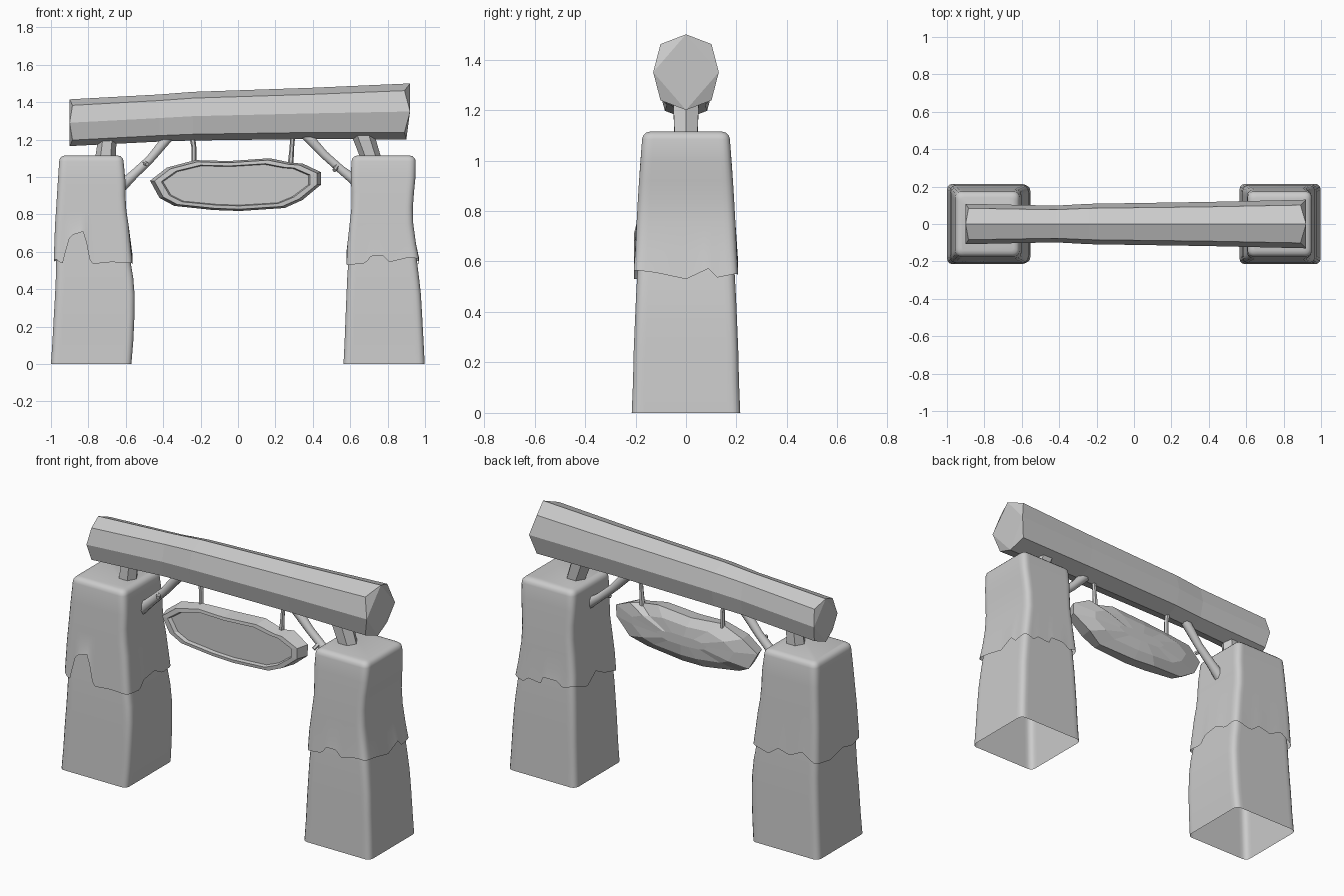
import bpy, bmesh, math
from mathutils import Vector

if "Cube" in bpy.data.objects:
    bpy.data.objects.remove(bpy.data.objects["Cube"])


def make(name, rings, caps=(True, True), smooth=None):
    """Loft closed rings of equal length into one object."""
    bm = bmesh.new()
    vs = [[bm.verts.new(p) for p in r] for r in rings]
    n = len(vs[0])
    for a, b in zip(vs, vs[1:]):
        for i in range(n):
            j = (i + 1) % n
            bm.faces.new((a[i], a[j], b[j], b[i]))
    for ring, cap in ((vs[0], caps[0]), (vs[-1], caps[1])):
        if cap == "facet":      # square centre with four corner triangles
            bm.faces.new(ring[::2])
            for i in range(0, n, 2):
                bm.faces.new((ring[i], ring[i + 1], ring[(i + 2) % n]))
        elif cap:
            bm.faces.new(ring)
    bmesh.ops.recalc_face_normals(bm, faces=bm.faces)
    me = bpy.data.meshes.new(name)
    bm.to_mesh(me)
    bm.free()
    ob = bpy.data.objects.new(name, me)
    bpy.context.collection.objects.link(ob)
    if smooth:
        bpy.context.view_layer.objects.active = ob
        ob.select_set(True)
        bpy.ops.object.shade_smooth_by_angle(angle=math.radians(smooth))
        ob.select_set(False)
    return ob


def lookup(s, pts):
    for (a, za), (b, zb) in zip(pts, pts[1:]):
        if a <= s <= b:
            return za + (zb - za) * (s - a) / (b - a)
    return pts[-1][1]


def rounded_ring(z, x0, x1, hy, inset=0, r=0.03, edge=None, n=20):
    """Rounded rectangle; edge gives a ragged height around sides 0..4."""
    x0, x1, hy = x0 + inset, x1 - inset, hy - inset
    r = max(0.008, r - inset * 0.5)
    c = [Vector((x0, -hy)), Vector((x1, -hy)), Vector((x1, hy)), Vector((x0, hy))]
    out = []
    for k in range(4):
        a, b, d = c[k], c[(k + 1) % 4], c[(k + 2) % 4]
        u, w = (b - a).normalized(), (d - b).normalized()
        for i in range(n + 1):
            p = (a + u * r).lerp(b - u * r, i / n)
            s = k + 0.04 + 0.92 * i / n
            out.append((p.x, p.y, lookup(s, edge) if edge else z))
        for ang in (30, 60):    # corner arc
            t = math.radians(ang)
            p = b - u * r + w * r + u * r * math.sin(t) - w * r * math.cos(t)
            out.append((p.x, p.y, lookup(k + 1, edge) if edge else z))
    return out


def pillar(side, lower, upper, edge):
    make(side + "_pillar_base", [rounded_ring(*row) for row in lower], (False, False), 40)
    rings = [rounded_ring(*upper[0], edge=edge)] + [rounded_ring(*row) for row in upper[1:]]
    z, x0, x1, hy = upper[-1]
    for dz, ins in ((0.015, 0.004), (0.026, 0.015), (0.031, 0.032)):
        rings.append(rounded_ring(z + dz, x0, x1, hy, ins))
    make(side + "_pillar_top", rings, (False, True), 40)


# stone pillars, each a base with a ragged upper shell over it
pillar("left",
       [(0, -1, -.57, .215), (.12, -.992, -.56, .21), (.25, -.985, -.554, .207), (.37, -.978, -.553, .202),
        (.46, -.974, -.56, .198), (.55, -.972, -.575, .193), (.74, -.962, -.60, .18)],
       [(.55, -.985, -.565, .207), (.75, -.978, -.586, .196), (.82, -.973, -.597, .192),
        (.9, -.968, -.602, .187), (.98, -.963, -.602, .182), (1.084, -.956, -.612, .174)],
       [(0, .56), (.08, .53), (.17, .67), (.22, .69), (.38, .71), (.45, .56), (.5, .535), (.75, .545),
        (1, .54), (1.25, .53), (1.35, .575), (1.6, .59), (1.8, .55), (2, .56), (2.25, .535), (2.4, .58),
        (2.6, .56), (2.8, .60), (3, .55), (3.3, .53), (3.6, .56), (3.8, .54), (4, .56)])
pillar("right",
       [(0, .564, .998, .215), (.12, .57, .992, .21), (.25, .575, .985, .207), (.37, .58, .978, .202),
        (.46, .584, .968, .198), (.55, .59, .957, .193), (.74, .605, .925, .18)],
       [(.55, .58, .967, .207), (.64, .585, .952, .201), (.75, .597, .937, .196), (.84, .607, .935, .191),
        (.92, .607, .941, .186), (1.0, .603, .949, .18), (1.084, .607, .95, .174)],
       [(0, .53), (.25, .54), (.33, .58), (.5, .58), (.6, .545), (.9, .57), (1, .565), (1.2, .555),
        (1.5, .53), (1.75, .575), (1.8, .535), (2, .55), (2.15, .53), (2.2, .56), (2.45, .55), (2.5, .59),
        (2.75, .59), (2.85, .56), (3, .58), (3.3, .54), (3.5, .6), (3.7, .56), (4, .53)])

# eight-sided log beam: x, centre z, half width, half height, shoulder offset
beam = []
for x, z, w, h, dx in ((-.90, 1.29, .108, .125, .015), (-.42, 1.315, .098, .126, 0),
                       (-.24, 1.325, .108, .13, 0), (.40, 1.34, .118, .137, 0), (.92, 1.35, .13, .15, -.03)):
    ring = []
    for i in range(8):
        a = i * math.pi / 4
        px = x + (dx if i % 2 else 0)
        if x > .9 and i == 4:
            px -= .02
        ring.append((px, w * math.sin(a) * (1.1 if i % 2 else 1), z + h * math.cos(a) * (1.05 if i % 2 else 1)))
    beam.append(ring)
make("log_beam", beam, ("facet", "facet"))


def rod(name, pts, radii, sides=6, smooth=None):
    """Tapered rod along a few path points."""
    pts = [Vector(p) for p in pts]
    rings = []
    for i, p in enumerate(pts):
        d = pts[min(i + 1, len(pts) - 1)] - pts[max(i - 1, 0)]
        d.normalize()
        side = Vector((0, 1, 0)) if abs(d.y) < .9 else Vector((1, 0, 0))
        up = d.cross(side).normalized()
        side = up.cross(d)
        rings.append([p + (side * math.cos(t) + up * math.sin(t)) * radii[i]
                      for t in (2 * math.pi * (k + .5) / sides for k in range(sides))])
    return make(name, rings, smooth=smooth)


# short posts under the beam
rod("left_post", [(-.71, 0, 1.09), (-.693, 0, 1.25)], [.055, .047])
rod("right_post", [(.715, 0, 1.09), (.66, 0, 1.25)], [.052, .06])

# diagonal branch braces with cut twigs
rod("left_brace", [(-.64, 0, .935), (-.56, 0, 1.01), (-.47, 0, 1.095), (-.35, 0, 1.24)], [.036, .027, .024, .03], 8, 50)
rod("right_brace", [(.64, 0, .97), (.55, 0, 1.04), (.46, 0, 1.12), (.34, 0, 1.25)], [.032, .024, .024, .032], 8, 50)
rod("left_twig", [(-.50, -.01, 1.075), (-.485, -.045, 1.068)], [.013, .011])
rod("right_twig", [(.53, -.01, 1.06), (.515, -.04, 1.035)], [.013, .011])

# hangers
rod("left_hanger", [(-.25, 0, 1.25), (-.236, 0, 1.16), (-.236, 0, 1.06)], [.017, .013, .013])
rod("right_hanger", [(.295, 0, 1.25), (.288, 0, 1.16), (.28, 0, 1.05)], [.014, .012, .016])

# hanging board: chipped slab with a bevelled rim and sunken front panel
outline = [(-.47, .98), (-.38, 1.05), (-.23, 1.09), (-.05, 1.085), (.17, 1.10), (.29, 1.075), (.345, 1.072),
           (.445, 1.025), (.445, .96), (.345, .877), (.25, .834), (.01, .818), (-.13, .823), (-.34, .845), (-.42, .888)]


def board_ring(sx, sz, y, wobble=0):
    return [((x + .01) * sx - .01, y + wobble * math.sin(i * 2.3), .955 + (z - .955) * sz)
            for i, (x, z) in enumerate(outline)]


make("hanging_board", [board_ring(.35, .2, .055), board_ring(.72, .65, .045, .006),
                       board_ring(1, 1, .012, .015), board_ring(.95, .93, -.06),
                       board_ring(.87, .80, -.062), board_ring(.85, .77, -.04)])
